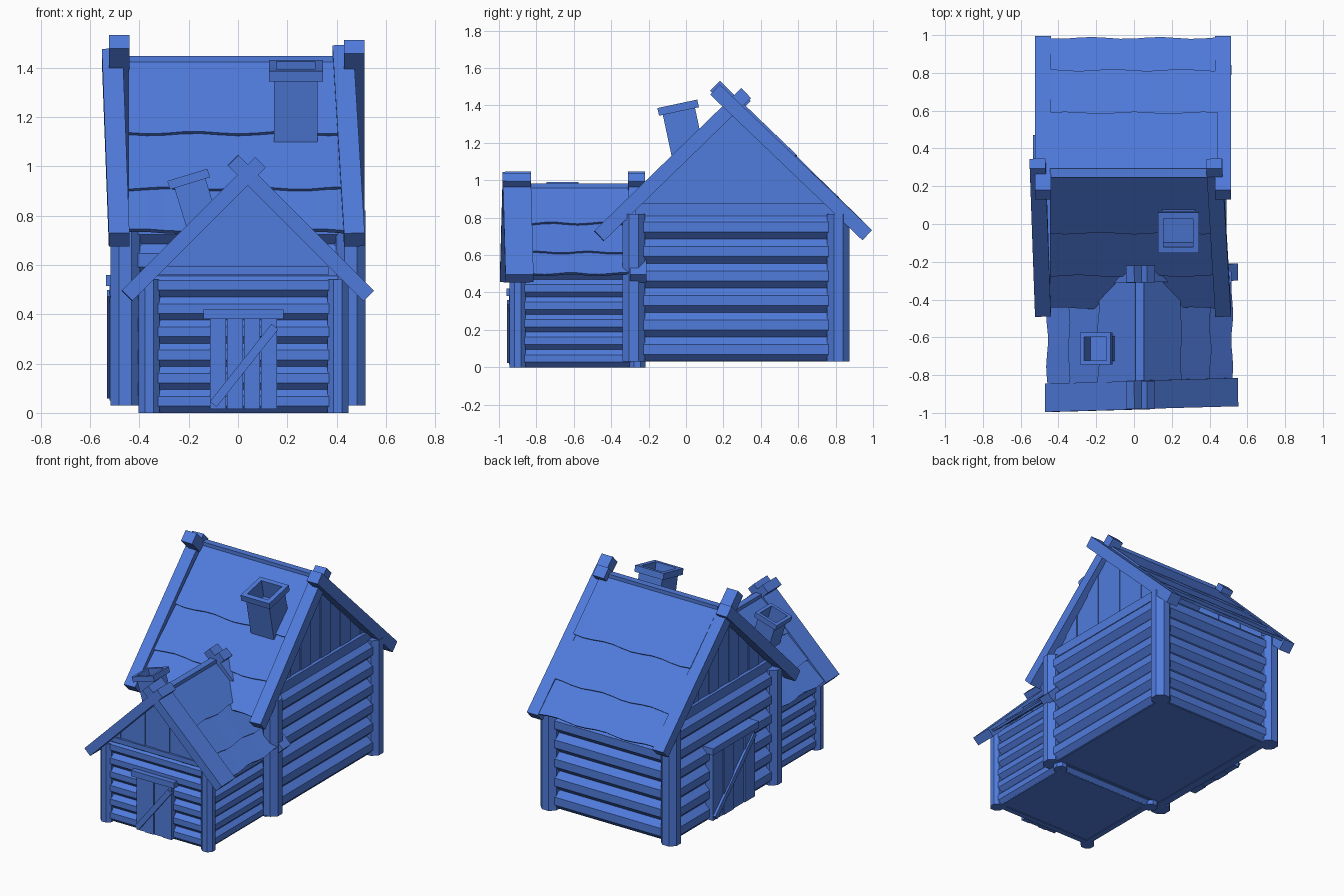
import bpy, bmesh, math
from mathutils import Vector, Matrix

cube = bpy.data.objects.get("Cube")
if cube:
    bpy.data.objects.remove(cube, do_unlink=True)

blue = bpy.data.materials.new("blue")
blue.use_nodes = True
color = (0.08, 0.2, 0.72, 1)
blue.diffuse_color = color
blue.node_tree.nodes["Principled BSDF"].inputs["Base Color"].default_value = color


def finish(bm, name):
    bmesh.ops.recalc_face_normals(bm, faces=bm.faces)
    mesh = bpy.data.meshes.new(name)
    bm.to_mesh(mesh)
    bm.free()
    mesh.materials.append(blue)
    obj = bpy.data.objects.new(name, mesh)
    bpy.context.collection.objects.link(obj)
    return obj


def loft(bm, rings):
    """Skin a list of equal rings of points and cap both ends."""
    loops = [[bm.verts.new(p) for p in ring] for ring in rings]
    n = len(loops[0])
    for a, b in zip(loops, loops[1:]):
        for i in range(n):
            j = (i + 1) % n
            bm.faces.new((a[i], a[j], b[j], b[i]))
    bm.faces.new(loops[0])
    bm.faces.new(loops[-1])


def beam(bm, p, q, width, height, side):
    """Square timber from p to q, with its width along side."""
    p, q, side = Vector(p), Vector(q), Vector(side)
    d = (q - p).normalized()
    side = (side - d * side.dot(d)).normalized()
    up = d.cross(side)
    loft(bm, [[c + side * a * width / 2 + up * b * height / 2
               for a, b in ((-1, -1), (1, -1), (1, 1), (-1, 1))] for c in (p, q)])


def box(bm, lo, hi):
    x, y = (lo[0] + hi[0]) / 2, (lo[1] + hi[1]) / 2
    beam(bm, (x, y, lo[2]), (x, y, hi[2]), hi[0] - lo[0], hi[1] - lo[1], (1, 0, 0))


def log(bm, p, q, r):
    """Eight-sided log from p to q."""
    p, q = Vector(p), Vector(q)
    m = (Matrix.Translation((p + q) / 2) @ (q - p).to_track_quat('Z', 'Y').to_matrix().to_4x4()
         @ Matrix.Rotation(math.pi / 8, 4, 'Z'))
    bmesh.ops.create_cone(bm, cap_ends=True, segments=8, radius1=r, radius2=r,
                          depth=(q - p).length, matrix=m)


def walls(name, x0, x1, y0, y1, z0, step, rows, r, post_r, post_top):
    """Log walls, corner posts and floor of one house."""
    inset = post_r * 0.5
    a, b, c, d = x0 + inset, x1 - inset, y0 + inset, y1 - inset
    bm = bmesh.new()
    for i in range(rows):
        z = z0 + step * (i + 0.5)
        for x in (a, b):
            log(bm, (x, y0, z), (x, y1, z), r)
        for y in (c, d):
            log(bm, (x0, y, z), (x1, y, z), r)
    finish(bm, name + "_log_walls")
    bm = bmesh.new()
    for x in (x0, x1):
        for y in (y0, y1):
            log(bm, (x, y, z0), (x, y, post_top), post_r)
    finish(bm, name + "_corner_posts")
    bm = bmesh.new()
    box(bm, (x0, y0, z0 + 0.003), (x1, y1, z0 + 0.03))
    finish(bm, name + "_floor")


def roof(name, m, u0, u1, ridge, edges, thick):
    """Overlapping wavy shingle rows; the ridge runs along local x."""
    bm = bmesh.new()
    n = 12
    for s in (-1, 1):
        start = 0
        for k, end in enumerate(edges):
            rings = []
            for i in range(n + 1):
                u = u0 + (u1 - u0) * i / n
                e = end + 0.005 * math.sin(i * 1.3 + k * 2)
                t = max(start - 0.04, 0)
                lift = 0.012
                low = -thick * 1.41
                rings.append([m @ Vector((u, s * v, ridge - v + dz)) for v, dz in
                              ((t, 0 if k == 0 else -0.01), (e, lift),
                               (e - thick / 2, low + lift + thick / 2), (t, low))])
            loft(bm, rings)
            start = end
    # ridge plank
    beam(bm, m @ Vector((u0, 0, ridge - 0.01)), m @ Vector((u1, 0, ridge - 0.01)),
         0.045, 0.025, m.to_3x3() @ Vector((0, 1, 0)))
    finish(bm, name + "_roof")


def gable(name, m, u, half, bottom, apex, count):
    """Triangle of vertical planks in alternating depth."""
    bm = bmesh.new()
    for i in range(count):
        a, b = [-half + 2 * half * j / count for j in (i, i + 1)]
        t = 0.015 + 0.005 * (i % 2)
        loft(bm, [[m @ Vector((u + du, v, z)) for v, z in
                   ((a, bottom), (b, bottom), (b, apex - abs(b)), (a, apex - abs(a)))]
                  for du in (-t, t)])
    finish(bm, name)


def chimney(name, m, shaft, cap, hole, length, height):
    """Square shaft with an open, wider cap."""
    bm = bmesh.new()
    h = height / 2
    loft(bm, [[m @ Vector((a * s, b * s, z)) for a, b in ((-1, -1), (1, -1), (1, 1), (-1, 1))]
              for s, z in ((shaft, -length), (shaft, -h), (cap, -h), (cap, h),
                           (hole, h), (hole, -0.1))])
    finish(bm, name)


def door(name, m, width, bottom, top, lintel):
    """Plank door facing local -y, with a diagonal brace and a lintel."""
    bm = bmesh.new()
    w = width / 4
    for i in range(4):
        x = -width / 2 + w * i
        front = -0.008 - 0.006 * (i % 2)
        box(bm, (x + 0.002, front, bottom), (x + w - 0.002, 0.05, top))
    beam(bm, (-width / 2 + 0.015, -0.015, bottom + 0.02), (width / 2 - 0.01, -0.015, top - 0.03),
         0.02, 0.035, (0, 1, 0))
    box(bm, (-width / 2 - 0.025, -0.028, top), (width / 2 + 0.025, 0.05, top + lintel))
    bm.transform(m)
    finish(bm, name)


# Main house
main = Matrix.Translation((0, 0.27, 0))
walls("main", -0.457, 0.457, -0.28, 0.815, 0.03, 0.131, 6, 0.071, 0.065, 0.82)
roof("main", main, -0.445, 0.445, 1.445, (0.32, 0.545, 0.715), 0.03)
for x, side in ((-0.42, "right"), (0.42, "left")):
    gable("main_gable_" + side, main, x, 0.54, 0.82, 1.4, 10)
bm = bmesh.new()
for x in (-0.43, 0.43):
    box(bm, (x - 0.03, -0.27, 0.81), (x + 0.03, 0.81, 0.875))
finish(bm, "main_top_plates")

bm = bmesh.new()
for x, top_x, top_z in ((-0.482, -0.51, 1.45), (0.472, 0.425, 1.465)):
    beam(bm, (x, 0.155, 1.505 if x < 0 else 1.485), (x, 0.969, 0.706), 0.084, 0.075, (1, 0, 0))
    beam(bm, (top_x, 0.32, top_z), (x, -0.465, 0.702), 0.084, 0.075, (1, 0, 0))
finish(bm, "main_barge_boards")

# Small front house
small = Matrix.Translation((0.03, 0, 0)) @ Matrix.Rotation(math.pi / 2, 4, 'Z')
walls("porch", -0.36, 0.405, -0.9, -0.26, 0, 0.094, 6, 0.051, 0.046, 0.54)
roof("porch", small, -0.93, -0.23, 0.98, (0.22, 0.375, 0.49), 0.025)
gable("porch_gable", small, -0.9, 0.37, 0.555, 0.945, 8)
bm = bmesh.new()
box(bm, (-0.32, -0.93, 0.562), (0.37, -0.87, 0.595))
finish(bm, "porch_top_plate")

bm = bmesh.new()
for y, w, dy in ((-0.905, 0.15, 0.015), (-0.265, 0.09, 0.01)):
    beam(bm, (-0.02, y, 1.025), (0.53, y + dy, 0.475), w, 0.06, (0, 1, 0))
    beam(bm, (0.09, y, 1.015), (-0.45, y - dy, 0.475), w, 0.06, (0, 1, 0))
finish(bm, "porch_barge_boards")

# Leaning chimneys
chimney("main_chimney", Matrix.Translation((0.235, -0.042, 1.388))
        @ Matrix.Rotation(math.radians(12), 4, 'X'), 0.088, 0.109, 0.078, 0.34, 0.042)
chimney("porch_chimney", Matrix.Translation((-0.2, -0.66, 0.948))
        @ Matrix.Rotation(math.radians(-17), 4, 'Y'), 0.066, 0.085, 0.063, 0.28, 0.036)

# Doors
door("front_door", Matrix.Translation((0.022, -0.932, 0)), 0.275, 0.015, 0.38, 0.04)
door("side_door", Matrix.Translation((-0.507, 0.22, 0))
     @ Matrix.Rotation(-math.pi / 2, 4, 'Z'), 0.45, 0.05, 0.515, 0.045)
